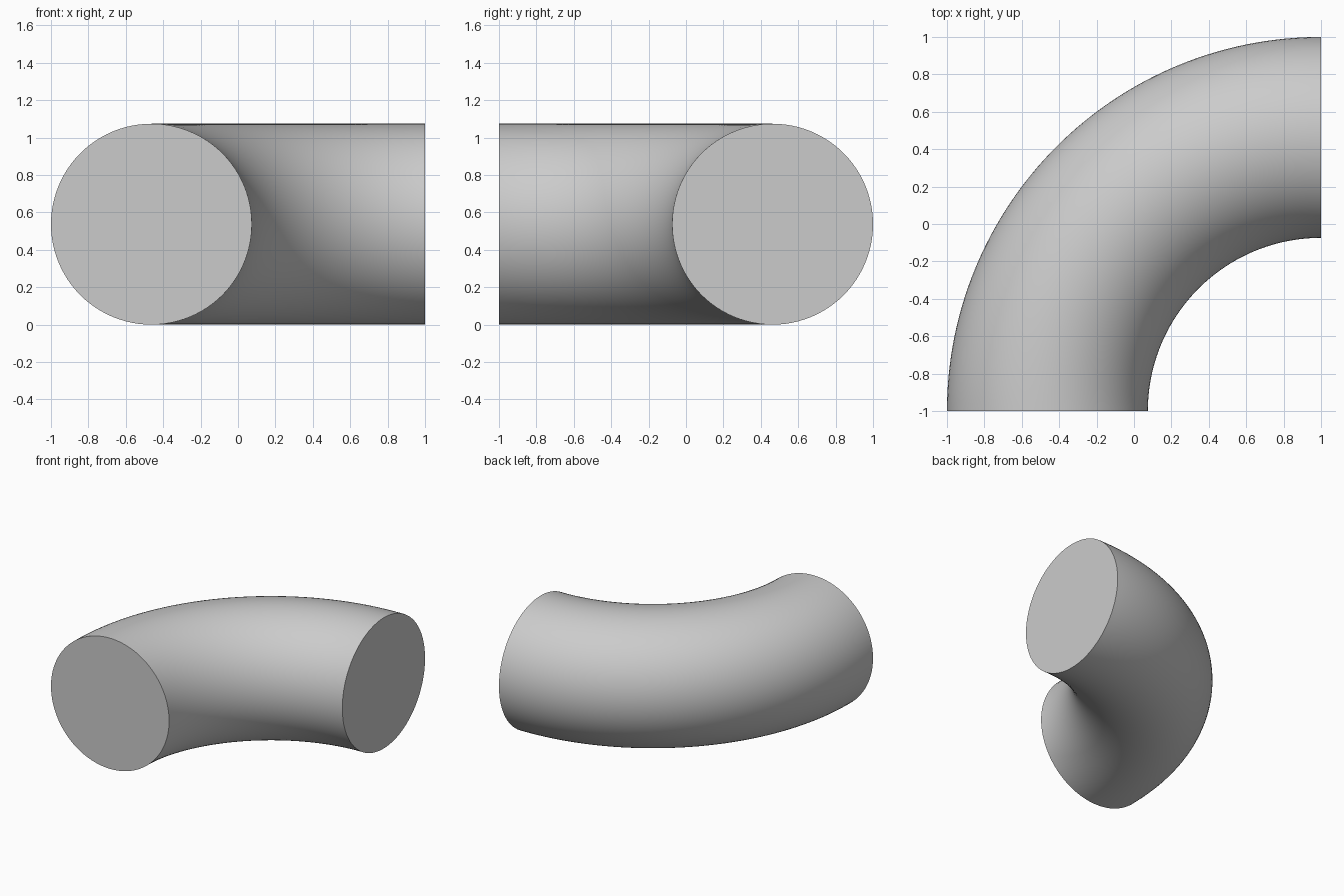
import bpy
import bmesh
import math
from mathutils import Matrix, Vector

cube = bpy.data.objects.get("Cube")
if cube:
    bpy.data.objects.remove(cube, do_unlink=True)

TUBE = 0.537           # radius of the round section
BEND = 2 - TUBE        # radius of the bend's centre line
PIVOT = Vector((1, -1, TUBE))

# Plain grey for the whole elbow
grey = bpy.data.materials.new("light_grey")
grey.use_nodes = True
colour = (0.6, 0.6, 0.6, 1)
grey.diffuse_color = colour
grey.node_tree.nodes["Principled BSDF"].inputs["Base Color"].default_value = colour

# Round section at the front end, swept a quarter turn around the pivot
bm = bmesh.new()
section = Matrix.Translation(PIVOT - Vector((BEND, 0, 0))) @ Matrix.Rotation(math.pi / 2, 4, 'X')
bmesh.ops.create_circle(bm, segments=96, radius=TUBE, matrix=section)
bmesh.ops.spin(bm, geom=bm.edges[:], cent=PIVOT, axis=(0, 0, 1),
               angle=-math.pi / 2, steps=64)

# Flat end caps
rims = [e for e in bm.edges if e.is_boundary]
bmesh.ops.holes_fill(bm, edges=rims, sides=0)
bmesh.ops.recalc_face_normals(bm, faces=bm.faces)

mesh = bpy.data.meshes.new("pipe_elbow")
bm.to_mesh(mesh)
bm.free()
mesh.materials.append(grey)
elbow = bpy.data.objects.new("pipe_elbow", mesh)
bpy.context.collection.objects.link(elbow)

# Smooth bend with sharp end rims
bpy.ops.object.select_all(action='DESELECT')
elbow.select_set(True)
bpy.context.view_layer.objects.active = elbow
bpy.ops.object.shade_smooth_by_angle(angle=math.radians(30))
